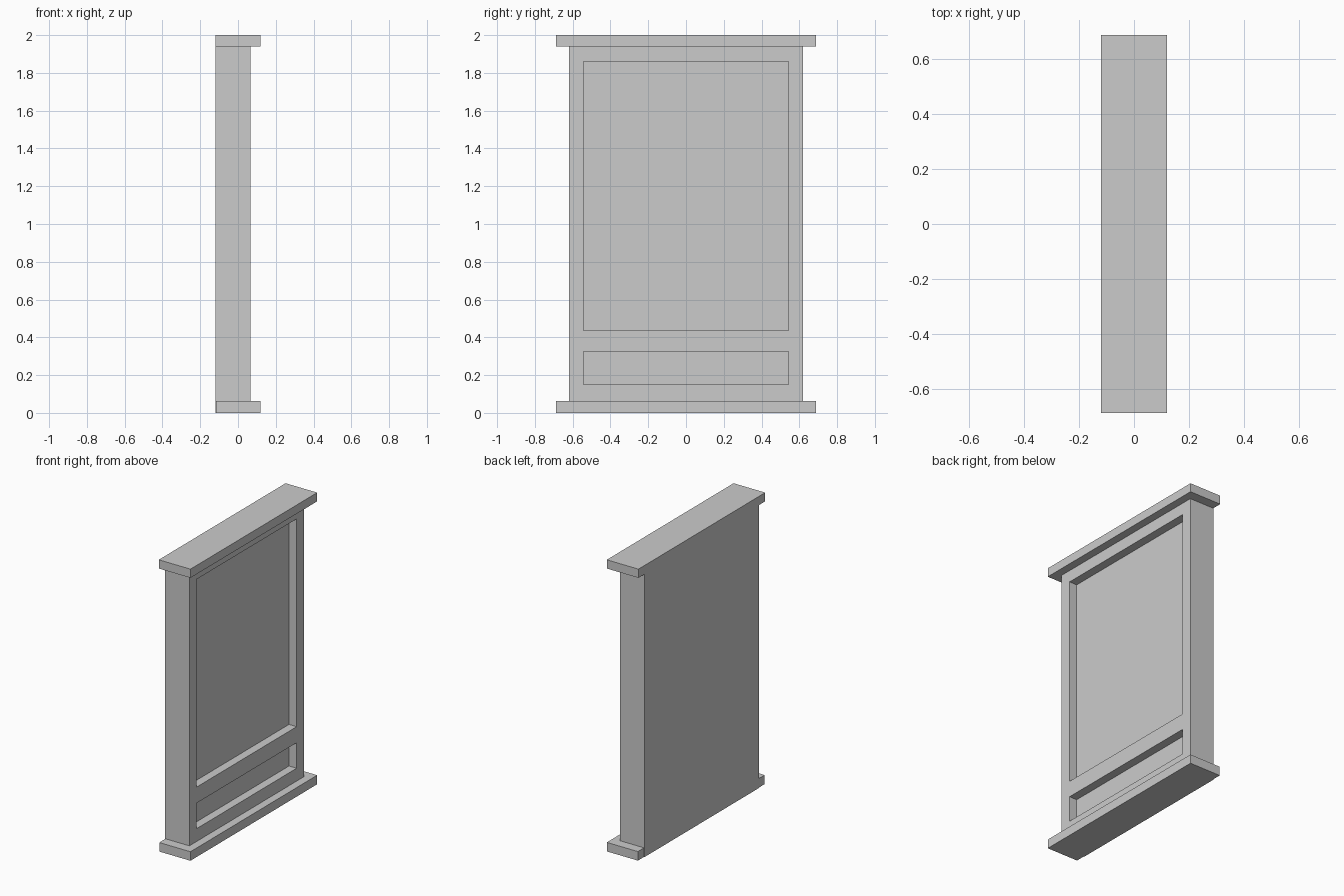
import bpy
import bmesh
from mathutils import Vector

if "Cube" in bpy.data.objects:
    bpy.data.objects.remove(bpy.data.objects["Cube"])


def box(name, lo, hi):
    """Axis-aligned box between two opposite corners."""
    lo, hi = Vector(lo), Vector(hi)
    bm = bmesh.new()
    bmesh.ops.create_cube(bm, size=1)
    bmesh.ops.scale(bm, vec=hi - lo, verts=bm.verts)
    bmesh.ops.translate(bm, vec=(lo + hi) / 2, verts=bm.verts)
    mesh = bpy.data.meshes.new(name)
    bm.to_mesh(mesh)
    bm.free()
    obj = bpy.data.objects.new(name, mesh)
    bpy.context.collection.objects.link(obj)
    return obj


def recess(target, name, lo, hi):
    """Cut a box-shaped pocket and discard the cutter."""
    cutter = box(name, lo, hi)
    cutter.hide_render = True
    mod = target.modifiers.new(name, 'BOOLEAN')
    mod.operation = 'DIFFERENCE'
    mod.solver = 'EXACT'
    mod.object = cutter
    bpy.context.view_layer.objects.active = target
    bpy.ops.object.modifier_apply(modifier=mod.name)
    bpy.data.objects.remove(cutter)


BACK, FRONT, FLOOR = -0.12, 0.065, 0.007

# Main slab with a tall upper panel and a low lower panel sunk into +x face
panel_body = box("panel_body", (BACK, -0.62, 0), (FRONT, 0.62, 1.94))
for name, z0, z1 in (("upper_recess", 0.435, 1.86), ("lower_recess", 0.15, 0.325)):
    recess(panel_body, name, (FLOOR, -0.543, z0), (FRONT + 0.1, 0.543, z1))

# Overhanging top cap and base plinth
box("top_cap", (BACK, -0.687, 1.94), (0.12, 0.687, 2.0))
box("base_plinth", (BACK + 0.004, -0.687, 0), (0.12, 0.687, 0.062))
